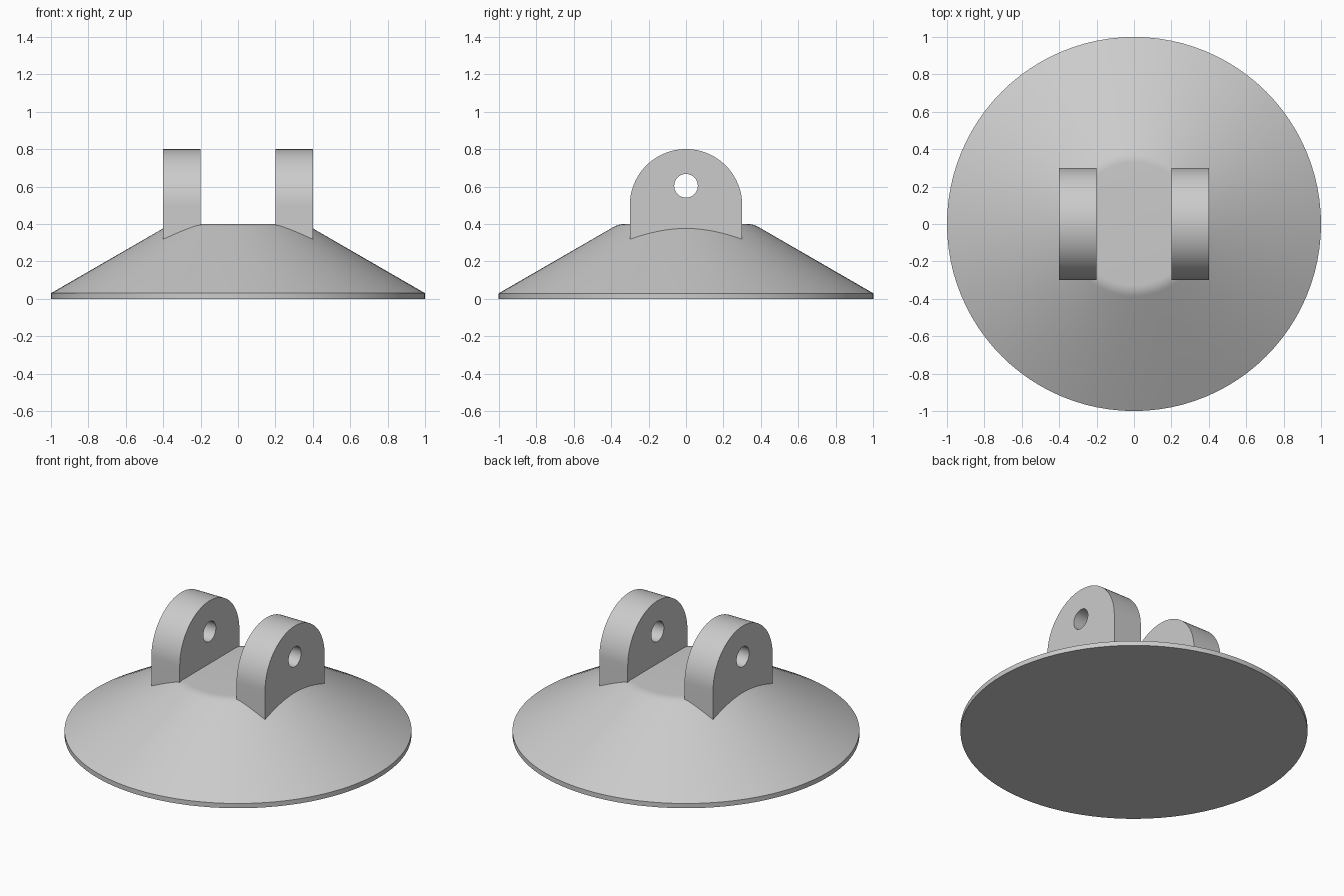
import bpy, bmesh
from math import sin, cos, tan, pi, radians

default = bpy.data.objects.get("Cube")
if default:
    bpy.data.objects.remove(default, do_unlink=True)

grey = bpy.data.materials.new("light grey")
grey.use_nodes = True
colour = (0.6, 0.6, 0.6, 1)
grey.diffuse_color = colour
grey.node_tree.nodes["Principled BSDF"].inputs["Base Color"].default_value = colour


def finish(bm, name):
    bmesh.ops.recalc_face_normals(bm, faces=bm.faces)
    mesh = bpy.data.meshes.new(name)
    bm.to_mesh(mesh)
    bm.free()
    mesh.materials.append(grey)
    obj = bpy.data.objects.new(name, mesh)
    bpy.context.collection.objects.link(obj)
    bpy.ops.object.select_all(action='DESELECT')
    obj.select_set(True)
    bpy.context.view_layer.objects.active = obj
    bpy.ops.object.shade_smooth_by_angle(angle=radians(25))
    return obj


# Conical base: thin rim, 30 degree slope, filleted flat top
def make_base(segments=96, rim=0.03, top=0.4, fillet=0.12):
    slope = radians(30)
    corner = 1 - (top - rim) / tan(slope)
    flat = corner - fillet * tan(slope / 2)
    profile = [(1, 0), (1, rim)]
    for i in range(6, -1, -1):
        a = slope * i / 6
        profile.append((flat + fillet * sin(a), top - fillet * (1 - cos(a))))
    bm = bmesh.new()
    rings = [[bm.verts.new((r * cos(2 * pi * k / segments),
                            r * sin(2 * pi * k / segments), z))
              for k in range(segments)] for r, z in profile]
    for low, high in zip(rings, rings[1:]):
        for k in range(segments):
            n = (k + 1) % segments
            bm.faces.new((low[k], low[n], high[n], high[k]))
    bm.faces.new(rings[0])
    bm.faces.new(rings[-1])
    return finish(bm, "base")


# Round-topped lug with a pin hole, foot buried in the base
def make_lug(name, x, width=0.2):
    arch = [(0.3 * cos(pi * i / 48), 0.5 + 0.3 * sin(pi * i / 48)) for i in range(49)]
    outline = [(-0.3, 0.3), (0.3, 0.3)] + arch
    hole = [(0.063 * cos(pi * i / 24), 0.604 + 0.063 * sin(pi * i / 24)) for i in range(48)]
    bm = bmesh.new()
    edges = []
    for loop in (outline, hole):
        verts = [bm.verts.new((x, y, z)) for y, z in loop]
        edges += [bm.edges.new((verts[i - 1], verts[i])) for i in range(len(verts))]
    bmesh.ops.triangle_fill(bm, use_beauty=True, use_dissolve=False,
                            edges=edges, normal=(1, 0, 0))
    side = bmesh.ops.extrude_face_region(bm, geom=bm.faces[:], use_keep_orig=True)
    moved = [v for v in side["geom"] if isinstance(v, bmesh.types.BMVert)]
    bmesh.ops.translate(bm, verts=moved, vec=(width, 0, 0))
    return finish(bm, name)


make_base()
make_lug("left_lug", 0.2)
make_lug("right_lug", -0.4)
